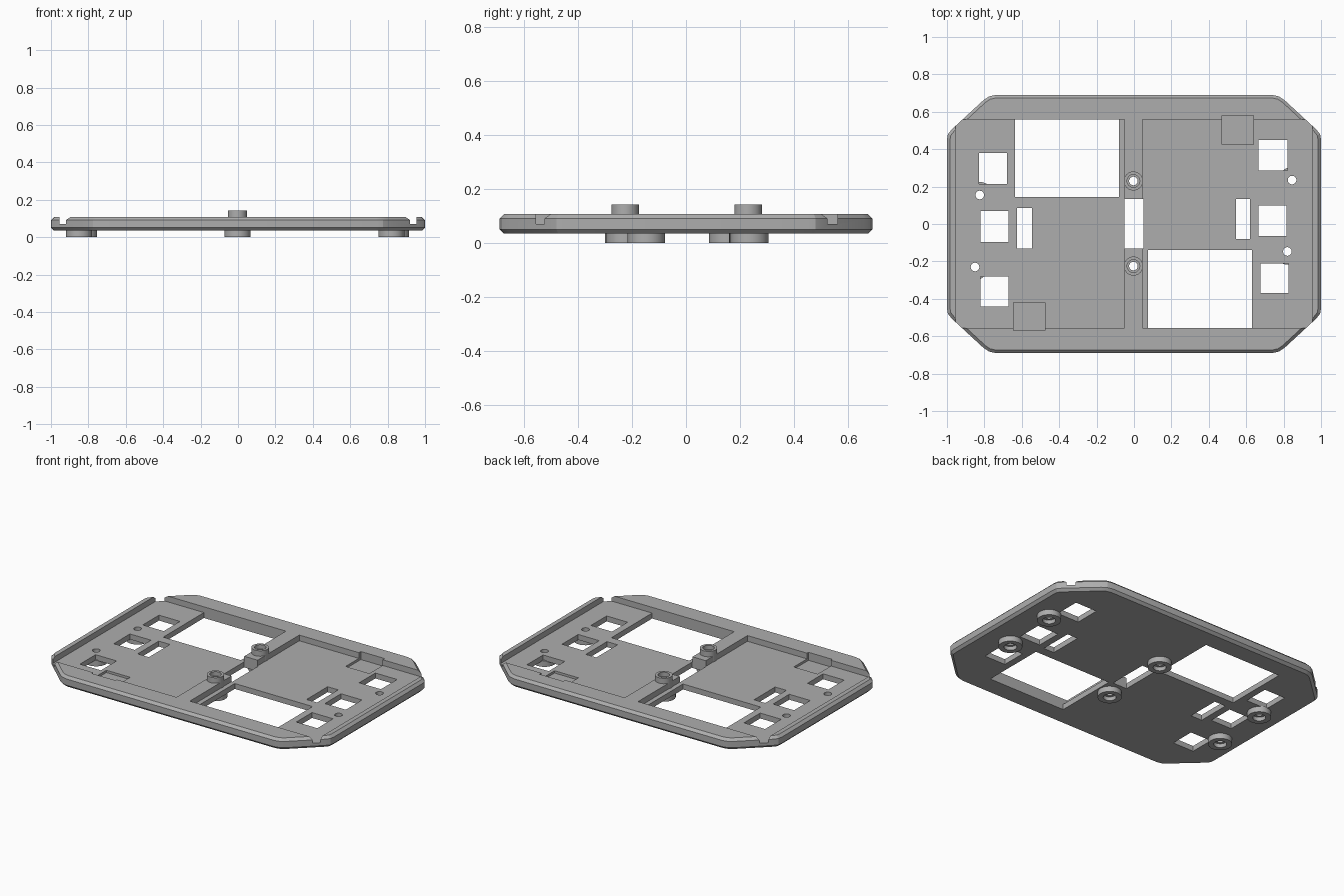
import bpy, bmesh, math

if "Cube" in bpy.data.objects:
    bpy.data.objects.remove(bpy.data.objects["Cube"], do_unlink=True)

# Single grey finish
grey = bpy.data.materials.new("plain_grey")
grey.use_nodes = True
colour = (0.42, 0.42, 0.42, 1)
grey.diffuse_color = colour
grey.node_tree.nodes["Principled BSDF"].inputs["Base Color"].default_value = colour

BOTTOM, FLOOR, TOP = 0.035, 0.07, 0.107


def finish(bm, name):
    bmesh.ops.recalc_face_normals(bm, faces=bm.faces)
    mesh = bpy.data.meshes.new(name)
    bm.to_mesh(mesh)
    bm.free()
    mesh.materials.append(grey)
    obj = bpy.data.objects.new(name, mesh)
    bpy.context.collection.objects.link(obj)
    return obj


def prism(name, points, z0, z1, chamfer=0):
    bm = bmesh.new()
    base = bm.faces.new([bm.verts.new((x, y, z0)) for x, y in points])
    up = bmesh.ops.extrude_face_region(bm, geom=[base])["geom"]
    bmesh.ops.translate(bm, vec=(0, 0, z1 - z0),
                        verts=[v for v in up if isinstance(v, bmesh.types.BMVert)])
    if chamfer:
        rims = [e for e in bm.edges if abs(e.verts[0].co.z - e.verts[1].co.z) < 1e-5]
        bmesh.ops.bevel(bm, geom=rims, offset=chamfer, segments=1, affect='EDGES')
    return finish(bm, name)


def box(x0, x1, y0, y1, z0, z1):
    return prism("cutter", [(x0, y0), (x1, y0), (x1, y1), (x0, y1)], z0, z1)


def cylinder(x, y, r, z0, z1, n=40):
    ring = [(x + r * math.cos(math.tau * i / n), y + r * math.sin(math.tau * i / n))
            for i in range(n)]
    return prism("cutter", ring, z0, z1)


def combine(target, tool, operation='DIFFERENCE'):
    mod = target.modifiers.new("combine", 'BOOLEAN')
    mod.operation, mod.solver, mod.object = operation, 'EXACT', tool
    bpy.context.view_layer.objects.active = target
    bpy.ops.object.modifier_apply(modifier=mod.name)
    bpy.data.objects.remove(tool, do_unlink=True)


# Plate outline: clipped rectangle with softened corners
quarter = [(1.0, 0.45), (0.995, 0.48), (0.975, 0.505),
           (0.805, 0.662), (0.775, 0.682), (0.74, 0.69)]
half = quarter + [(-x, y) for x, y in reversed(quarter)]
outline = half + [(-x, -y) for x, y in half]
plate = prism("base_plate", outline, BOTTOM, TOP, 0.016)

# Two shallow pockets, leaving a centre rib and an outer rim
combine(plate, box(-0.955, -0.05, -0.555, 0.56, FLOOR, 0.2))
combine(plate, box(0.045, 0.955, -0.555, 0.56, FLOOR, 0.2))

# Square recesses set into the pocket floors and rim
combine(plate, box(0.47, 0.64, 0.425, 0.58, 0.055, 0.2))
combine(plate, box(-0.645, -0.475, -0.57, -0.42, 0.055, 0.2))

# Openings right through the plate
openings = [
    (-0.635, -0.08, 0.145, 0.56), (0.075, 0.63, -0.555, -0.14),
    (-0.83, -0.68, 0.215, 0.38), (-0.82, -0.67, -0.095, 0.07),
    (-0.82, -0.67, -0.44, -0.28), (-0.625, -0.545, -0.13, 0.085),
    (0.665, 0.82, 0.285, 0.45), (0.665, 0.815, -0.065, 0.10),
    (0.675, 0.825, -0.37, -0.21), (0.545, 0.62, -0.08, 0.135),
    (-0.052, 0.05, -0.13, 0.135),
]
for sides in openings:
    combine(plate, box(*sides, -0.1, 0.3))

# Screw bosses: feet underneath, plus collars on the centre rib
centre = [(-0.003, 0.23), (-0.003, -0.225)]
outer = [(-0.825, 0.155), (-0.85, -0.23), (0.845, 0.235), (0.82, -0.147)]
for x, y in centre + outer:
    combine(plate, cylinder(x, y, 0.07, 0, BOTTOM + 0.004), 'UNION')
for x, y in centre:
    combine(plate, cylinder(x, y, 0.051, FLOOR - 0.01, 0.142), 'UNION')
    combine(plate, cylinder(x, y, 0.034, 0.115, 0.3))
for x, y in centre + outer:
    combine(plate, cylinder(x, y, 0.038, -0.1, 0.025))
    combine(plate, cylinder(x, y, 0.023, -0.1, 0.3))

# Smooth the round parts, keep edges crisp
bpy.ops.object.select_all(action='DESELECT')
plate.select_set(True)
bpy.context.view_layer.objects.active = plate
bpy.ops.object.shade_smooth_by_angle(angle=math.radians(20))
